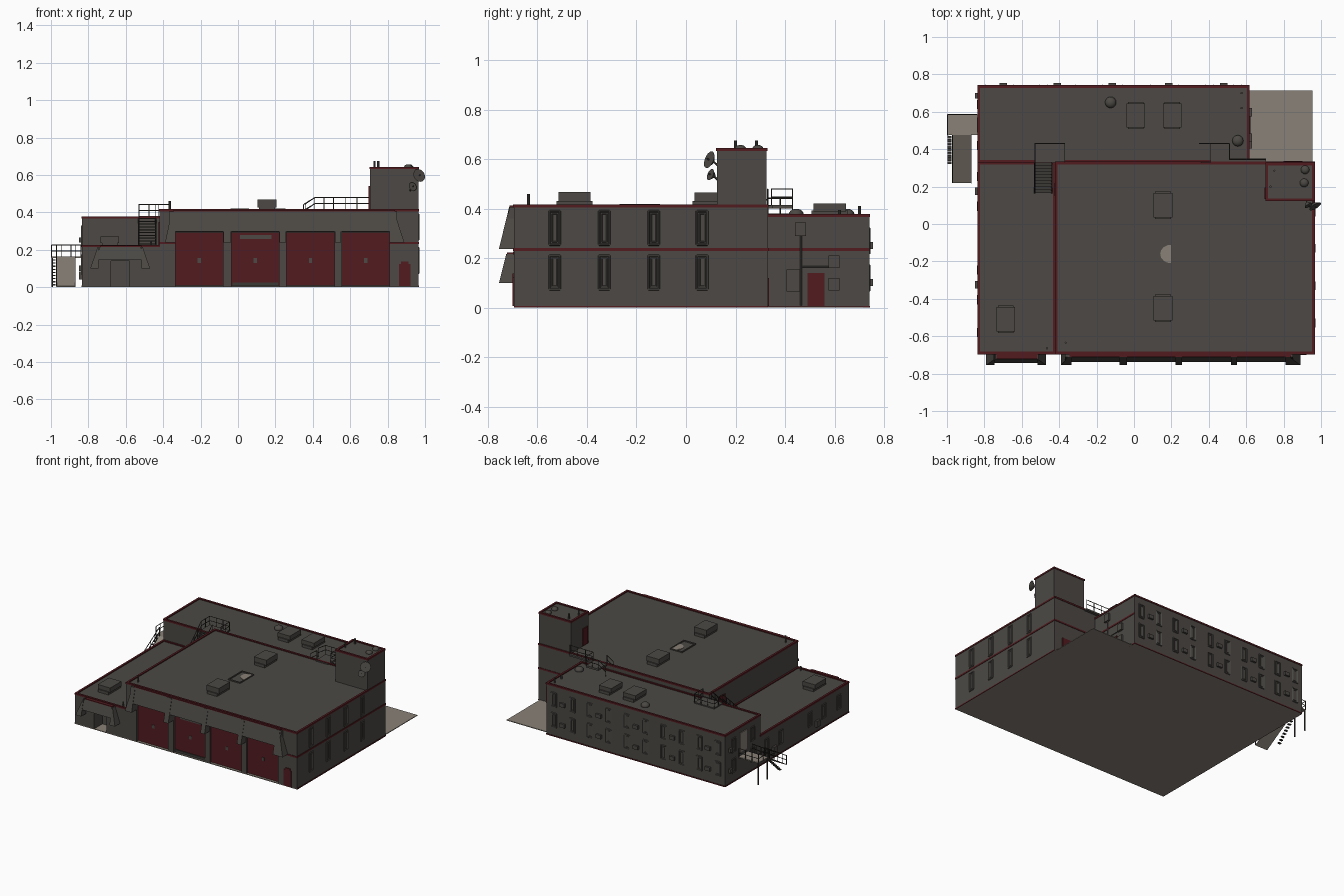
import bpy, bmesh, math
from mathutils import Vector, Matrix

def material(name, c):
    m = bpy.data.materials.new(name)
    m.diffuse_color = (*c, 1)
    return m

WALL = material("wall_grey", (0.072, 0.066, 0.058))
RED = material("dark_red", (0.085, 0.011, 0.014))
DARK = material("dark_metal", (0.045, 0.041, 0.037))
BEIGE = material("concrete_beige", (0.25, 0.22, 0.185))

class Part:
    """Collects simple solids of one colour into one object."""
    def __init__(self, name, mat):
        self.name, self.mat, self.bm = name, mat, bmesh.new()
    def box(self, x0, x1, y0, y1, z0, z1):
        m = Matrix.Translation(((x0+x1)/2, (y0+y1)/2, (z0+z1)/2)) @ Matrix.Diagonal((x1-x0, y1-y0, z1-z0, 1))
        bmesh.ops.create_cube(self.bm, size=1, matrix=m)
    def rod(self, p, q, r=0.003, r2=None, n=6):
        p, q = Vector(p), Vector(q)
        d = q - p
        m = Matrix.Translation((p+q)/2) @ d.to_track_quat('Z', 'Y').to_matrix().to_4x4()
        bmesh.ops.create_cone(self.bm, cap_ends=True, segments=n, radius1=r,
                              radius2=r if r2 is None else r2, depth=d.length, matrix=m)
    def ball(self, c, r, squash=1):
        bmesh.ops.create_uvsphere(self.bm, u_segments=16, v_segments=10, radius=r,
                                  matrix=Matrix.Translation(c) @ Matrix.Diagonal((1, 1, squash, 1)))
    def hull(self, pts):
        vs = [self.bm.verts.new(p) for p in pts]
        bmesh.ops.convex_hull(self.bm, input=vs)
    def on_wall(self, wall, u0, u1, z0, z1, depth):
        """Box standing on a wall given as (axis, position, outward sign)."""
        ax, pos, s = wall
        a, b = sorted((pos, pos + s*depth))
        if ax == 'x':
            self.box(a, b, u0, u1, z0, z1)
        else:
            self.box(u0, u1, a, b, z0, z1)
    def rail(self, pts, h=0.065):
        for a, b in zip(pts, pts[1:]):
            a, b = Vector(a), Vector(b)
            for k in (0.5, 1):
                self.rod(a + Vector((0, 0, h*k)), b + Vector((0, 0, h*k)), 0.0025)
            n = max(1, round((b-a).length / 0.06))
            for i in range(n+1):
                p = a.lerp(b, i/n)
                self.rod(p, p + Vector((0, 0, h)), 0.0025)
    def done(self, smooth=False):
        bmesh.ops.recalc_face_normals(self.bm, faces=self.bm.faces)
        me = bpy.data.meshes.new(self.name)
        self.bm.to_mesh(me)
        self.bm.free()
        me.materials.append(self.mat)
        ob = bpy.data.objects.new(self.name, me)
        bpy.context.collection.objects.link(ob)
        if smooth:
            bpy.context.view_layer.objects.active = ob
            ob.select_set(True)
            bpy.ops.object.shade_smooth_by_angle(angle=math.radians(40))
            ob.select_set(False)

BAYS = [(-0.335, -0.08), (-0.035, 0.22), (0.26, 0.515), (0.555, 0.81)]
F, G = -0.695, 0.005   # front wall line, top of the ground slab

# Ground slab under the whole building and the rear yard
slab = Part("ground_slab", BEIGE)
slab.box(-0.835, 0.965, F, 0.33, 0, G)
slab.box(-0.835, 0.615, 0.33, 0.74, 0, G)
slab.box(0.615, 0.955, 0.33, 0.715, 0, G)
slab.done()

# Main hall with recessed door bays
hall = Part("main_hall", WALL)
hall.box(-0.42, 0.965, -0.665, 0.33, G, 0.41)
hall.box(-0.42, 0.965, F, -0.665, 0.295, 0.41)
edges = [-0.42] + [v for b in BAYS for v in b] + [0.965]
for a, b in zip(edges[::2], edges[1::2]):
    hall.box(a, b, F, -0.665, G, 0.295)
hall.done()

# Left wing with an open entrance
wing = Part("left_wing", WALL)
wing.box(-0.835, -0.42, -0.60, 0.33, G, 0.22)
wing.box(-0.835, -0.42, F, -0.60, 0.14, 0.22)
wing.box(-0.835, -0.68, F, -0.60, G, 0.14)
wing.box(-0.58, -0.42, F, -0.60, G, 0.14)
wing.done()
rear = Part("rear_block", WALL)
rear.box(-0.835, 0.615, 0.33, 0.74, G, 0.372)
rear.done()
tower = Part("tower", WALL)
tower.box(0.705, 0.965, 0.125, 0.325, 0.40, 0.637)
tower.done()

# Red roof rims, base line and wall stripes
trim = Part("red_trim", RED)
def rim(x0, x1, y0, y1, z, h=0.012, w=0.012, o=0.003):
    trim.box(x0-o, x1+o, y0-o, y0+w, z, z+h)
    trim.box(x0-o, x1+o, y1-w, y1+o, z, z+h)
    trim.box(x0-o, x0+w, y0-o, y1+o, z, z+h)
    trim.box(x1-w, x1+o, y0-o, y1+o, z, z+h)
rim(-0.42, 0.965, F, 0.33, 0.405)
rim(-0.835, -0.42, F, 0.33, 0.215)
rim(-0.835, 0.615, 0.33, 0.74, 0.367)
rim(0.705, 0.965, 0.125, 0.325, 0.632)
for x0, x1, y0, y1 in ((0.965, 0.968, F, 0.33), (0.615, 0.968, 0.33, 0.333), (0.615, 0.618, 0.33, 0.74),
                       (0.81, 0.968, F-0.003, F), (-0.42, -0.335, F-0.003, F)):
    trim.box(x0, x1, y0, y1, 0.230, 0.242)
for x0, x1, y0, y1 in ((0.965, 0.968, F, 0.33), (0.615, 0.618, 0.33, 0.74),
                       (-0.838, -0.835, F, 0.74), (-0.835, 0.615, 0.74, 0.743)):
    trim.box(x0, x1, y0, y1, 0, 0.008)
# Red top ledges of the sloped hoods
trim.box(-0.345, 0.84, -0.712, F, 0.406, 0.413)
trim.box(-0.735, -0.515, -0.722, F, 0.216, 0.222)
trim.done()

# Sloped hoods: brackets between the bays and a fascia above them
hood = Part("sloped_hood", WALL)
def slope(x0, x1, zt, yt, zb, yb, flare0=0.0, flare1=0.0):
    a, b = x0+flare0, x1-flare1
    hood.hull([(a, F, zt), (b, F, zt), (a, yt, zt), (b, yt, zt), (x0, F, zb), (x1, F, zb), (x0, yb, zb), (x1, yb, zb)])
slope(-0.37, 0.85, 0.406, -0.712, 0.297, -0.738)
slope(-0.39, -0.335, 0.406, -0.714, 0.238, -0.755, 0.035)
slope(0.81, 0.89, 0.406, -0.714, 0.238, -0.755, 0, 0.055)
for a, b in zip(BAYS, BAYS[1:]):
    slope(a[1]+0.003, b[0]-0.003, 0.406, -0.714, 0.238, -0.755)
slope(-0.76, -0.50, 0.216, -0.722, 0.145, -0.742, 0.02, 0.02)
slope(-0.79, -0.745, 0.216, -0.726, 0.10, -0.755, 0.04)
slope(-0.515, -0.47, 0.216, -0.726, 0.10, -0.755, 0, 0.04)
hood.done()

# Garage doors and small red doors
FRONT, RIGHT, BACK, LEFT = ('y', F, -1), ('x', 0.965, 1), ('y', 0.74, 1), ('x', -0.835, -1)
REAR_R = ('x', 0.615, 1)
doors = Part("red_doors", RED)
for a, b in BAYS:
    doors.box(a, b, -0.682, -0.665, 0.008, 0.292)
doors.on_wall(FRONT, 0.862, 0.922, 0.006, 0.125, 0.006)
doors.on_wall(FRONT, 0.872, 0.912, 0.125, 0.138, 0.006)
doors.on_wall(REAR_R, 0.49, 0.56, 0.006, 0.14, 0.006)
doors.on_wall(('y', 0.33, 1), 0.80, 0.90, 0.006, 0.12, 0.006)
doors.on_wall(('x', -0.42, -1), 0.15, 0.22, 0.225, 0.35, 0.006)
doors.on_wall(('x', 0.705, -1), 0.135, 0.195, 0.415, 0.54, 0.006)
doors.done()

# Pale side doorway and worn patch on the roof
pale = Part("pale_patches", BEIGE)
pale.on_wall(LEFT, 0.49, 0.57, 0.19, 0.33, 0.005)
pale.hull([(0.20-0.06*math.sin(t*math.pi/8), -0.16+0.05*math.cos(t*math.pi/8), 0.411+k)
           for t in range(9) for k in (0, 0.003)])
pale.done()

# Windows: raised bevelled frames, with cooling units beside some
frames, units = Part("window_frames", WALL), Part("cooling_units", WALL)
def window(wall, u, z0, z1, w=0.042):
    ax, pos, s = wall
    def ring(a, b, c, d, r):
        pts = [(pos, v, z) if ax == 'x' else (v, pos, z) for v, z in ((a, c), (b, c), (b, d), (a, d))]
        for p, q in zip(pts, pts[1:] + pts[:1]):
            frames.rod(p, q, r, n=6)
    ring(u-w/2, u+w/2, z0, z1, 0.005)
    ring(u-w/2+0.011, u+w/2-0.011, z0+0.011, z1-0.011, 0.003)
for y in (-0.53, -0.33, -0.13, 0.065):
    window(RIGHT, y, 0.075, 0.21)
    window(RIGHT, y, 0.255, 0.39)
for z in (0.07, 0.22):
    for x in (-0.70, -0.41, -0.115, 0.185, 0.48):
        for d in (-0.075, 0.075):
            window(BACK, x+d, z, z+0.10)
        units.on_wall(BACK, x-0.02, x+0.02, z+0.018, z+0.045, 0.014)
    units.on_wall(LEFT, 0.67, 0.70, z+0.018, z+0.045, 0.015)
    window(LEFT, 0.64, z, z+0.10)
    window(LEFT, 0.42, z, z+0.10)
for y in (-0.325, 0.175):
    for d in (-0.08, 0.08):
        window(LEFT, y+d, 0.07, 0.17)
    units.on_wall(LEFT, y-0.02, y+0.02, 0.04, 0.085, 0.015)
window(LEFT, -0.58, 0.07, 0.17)
for a, b in BAYS:   # door handles
    c = (a+b)/2
    frames.box(c-0.009, c+0.009, -0.685, -0.682, 0.13, 0.155)
frames.box(0.01, 0.18, -0.684, -0.682, 0.258, 0.278)
frames.done()
gap = Part("door_gap", DARK)
gap.box(-0.03, 0.215, -0.688, -0.682, 0.008, 0.026)
gap.done()

# Utility boxes and pipe beside the side door
for u0, u1, z0, z1 in ((0.405, 0.46, 0.065, 0.155), (0.575, 0.62, 0.07, 0.12), (0.575, 0.62, 0.16, 0.21), (0.44, 0.485, 0.29, 0.345)):
    units.on_wall(REAR_R, u0, u1, z0, z1, 0.015)
units.rod((0.62, 0.465, 0.01), (0.62, 0.465, 0.29), 0.004)
units.rod((0.62, 0.465, 0.165), (0.62, 0.58, 0.165), 0.003)
units.done()

# Roof machinery: raised boxes on a smaller foot, and one open curb
caps = Part("roof_units", WALL)
for x, y, z, h in ((0.155, 0.10, 0.41, 0.055), (0.155, -0.45, 0.41, 0.058), (-0.685, -0.51, 0.22, 0.05),
                   (0.01, 0.58, 0.372, 0.048), (0.205, 0.58, 0.372, 0.048)):
    caps.box(x-0.042, x+0.042, y-0.073, y+0.073, z, z+0.02)
    caps.box(x-0.05, x+0.05, y-0.065, y+0.065, z+0.016, z+h)
for a, b, c, d in ((0.105, 0.205, -0.268, -0.26), (0.105, 0.205, -0.113, -0.105),
                   (0.105, 0.112, -0.26, -0.113), (0.198, 0.205, -0.26, -0.113)):
    caps.box(a, b, c, d, 0.41, 0.418)
caps.done()

# Domed vents, dishes, pipes and masts
vents = Part("domes_and_dishes", WALL)
for c, r in (((-0.125, 0.65, 0.377), 0.03), ((0.555, 0.445, 0.377), 0.03),
             ((0.915, 0.29, 0.64), 0.023), ((0.91, 0.22, 0.64), 0.023)):
    vents.ball(c, r, 0.75)
for c, r in (((0.965, 0.10, 0.595), 0.036), ((0.93, 0.105, 0.535), 0.024)):
    p, d = Vector(c), Vector((0.45, -0.75, 0.3)).normalized()
    vents.rod(p-d*0.012, p+d*0.008, r*0.3, r, 16)
    vents.rod(p, p+d*0.02, 0.003)
    vents.rod(p-d*0.01, (c[0]-0.01, 0.128, c[2]-0.02), 0.004)
for x, y, z, t in ((0.73, 0.20, 0.637, 0.675), (0.75, 0.285, 0.637, 0.675), (-0.365, -0.635, 0.41, 0.46),
                   (-0.465, -0.665, 0.22, 0.25), (0.575, 0.70, 0.372, 0.41), (0.575, 0.62, 0.372, 0.395)):
    vents.rod((x, y, z), (x, y, t), 0.006, n=8)
vents.done(True)

# Roof stairs and landings
stairs, rails, decks = Part("roof_stairs", DARK), Part("railings", DARK), Part("roof_landings", WALL)
for i in range(10):
    y, z = 0.33-0.0165*i, 0.37-0.015*i
    stairs.box(-0.53, -0.44, y-0.0165, y, z-0.006, z)
for x in (-0.53, -0.44):
    stairs.rod((x, 0.33, 0.365), (x, 0.165, 0.222), 0.004)
    rails.rail([(x, 0.33, 0.375), (x, 0.165, 0.225)])
rails.rail([(-0.53, 0.33, 0.377), (-0.53, 0.43, 0.377), (-0.37, 0.43, 0.377), (-0.37, 0.33, 0.377)])
decks.box(-0.53, -0.37, 0.33, 0.43, 0.372, 0.38)
decks.box(0.41, 0.51, 0.31, 0.43, 0.40, 0.414)
decks.box(0.51, 0.705, 0.33, 0.35, 0.40, 0.412)
decks.done()
rails.rail([(0.35, 0.43, 0.377), (0.41, 0.43, 0.414), (0.51, 0.43, 0.414), (0.51, 0.345, 0.414), (0.70, 0.345, 0.414)])
rails.rail([(0.36, 0.33, 0.38), (0.41, 0.33, 0.414)])

# Outside landing, ramp and ladder on the left
landing = Part("outside_landing", BEIGE)
landing.box(-0.998, -0.835, 0.475, 0.585, 0.155, 0.163)
landing.hull([(x, y, z+k) for x in (-0.97, -0.87) for y, z in ((0.475, 0.157), (0.22, 0.0)) for k in (0, 0.006)])
landing.done()
rails.rail([(-0.84, 0.585, 0.16), (-0.997, 0.585, 0.16), (-0.997, 0.475, 0.16)])
for x in (-0.97, -0.87):
    rails.rail([(x, 0.475, 0.16), (x, 0.22, 0.004)])
for y in (0.478, 0.582):
    stairs.rod((-0.994, y, 0), (-0.994, y, 0.16), 0.005)
for i in range(9):
    y, z = 0.32+0.017*i, 0.01+0.0165*i
    stairs.box(-0.998, -0.975, y, y+0.015, z, z+0.006)
stairs.done()
rails.done()
